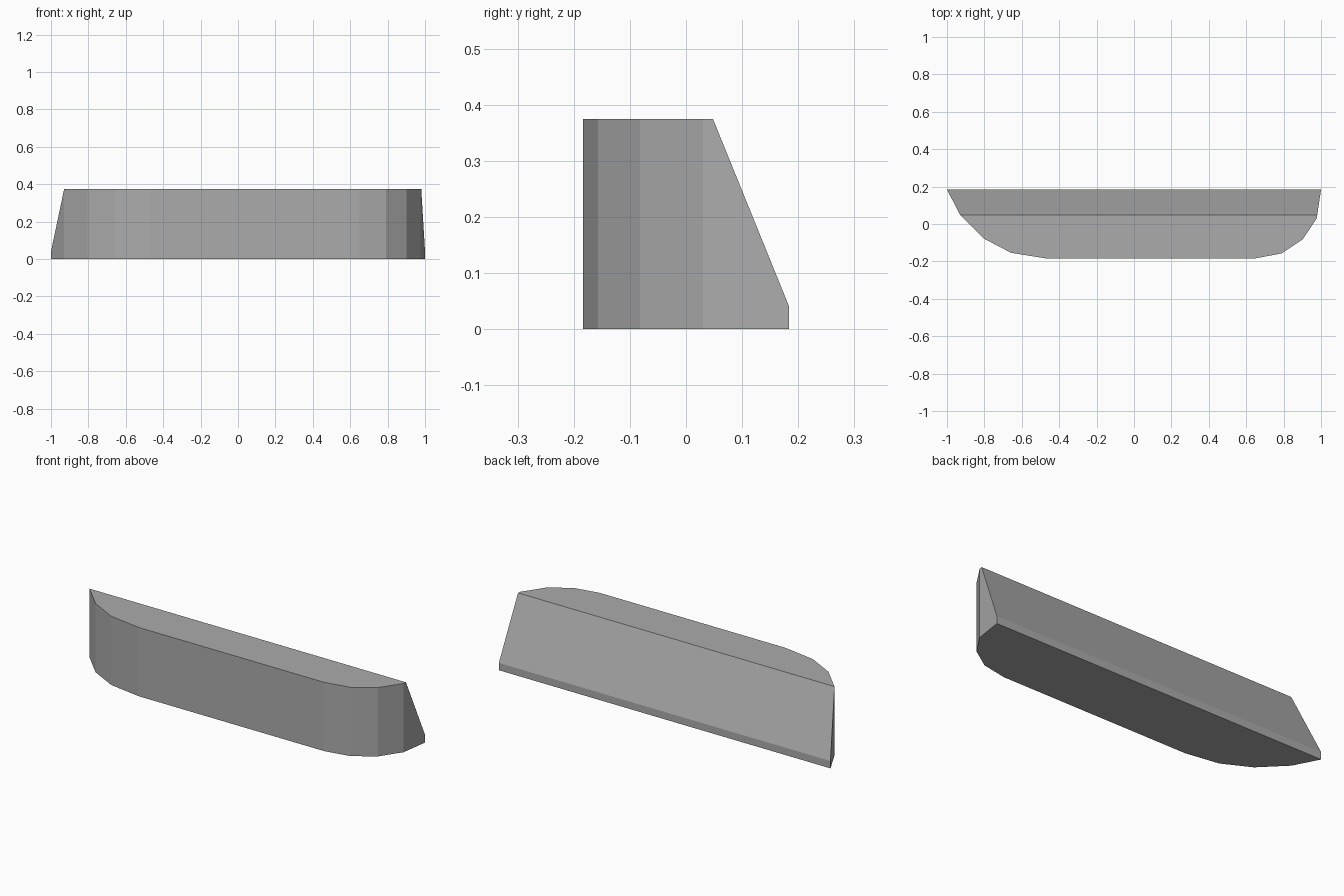
import bpy
import bmesh

if "Cube" in bpy.data.objects:
    bpy.data.objects.remove(bpy.data.objects["Cube"])

HEIGHT = 0.375

# Plan outline: rounded front corners, straight back edge
outline = [
    (-1.0, 0.184), (-0.93, 0.049), (-0.805, -0.077), (-0.657, -0.154),
    (-0.47, -0.184), (0.648, -0.184), (0.79, -0.157), (0.902, -0.082),
    (0.977, 0.03), (1.0, 0.184),
]

bm = bmesh.new()

# Upright block from the outline
base = bm.faces.new([bm.verts.new((x, y, 0)) for x, y in outline])
top = bmesh.ops.extrude_face_region(bm, geom=[base])
bmesh.ops.translate(bm, vec=(0, 0, HEIGHT),
                    verts=[v for v in top["geom"] if isinstance(v, bmesh.types.BMVert)])

# Sloping back: slice from the top edge down to a thin lip
y_top, y_lip, z_lip = 0.048, 0.184, 0.04
cut = bmesh.ops.bisect_plane(
    bm, geom=bm.verts[:] + bm.edges[:] + bm.faces[:], dist=1e-5,
    plane_co=(0, y_lip, z_lip),
    plane_no=(0, HEIGHT - z_lip, y_lip - y_top), clear_outer=True)
bmesh.ops.holes_fill(bm, edges=[e for e in bm.edges if e.is_boundary], sides=0)
bmesh.ops.recalc_face_normals(bm, faces=bm.faces[:])

mesh = bpy.data.meshes.new("sloped_block")
bm.to_mesh(mesh)
bm.free()
block = bpy.data.objects.new("sloped_block", mesh)
bpy.context.collection.objects.link(block)

# Plain grey
grey = bpy.data.materials.new("grey")
grey.diffuse_color = (0.41, 0.41, 0.41, 1)
grey.use_nodes = True
grey.node_tree.nodes["Principled BSDF"].inputs["Base Color"].default_value = grey.diffuse_color
mesh.materials.append(grey)
